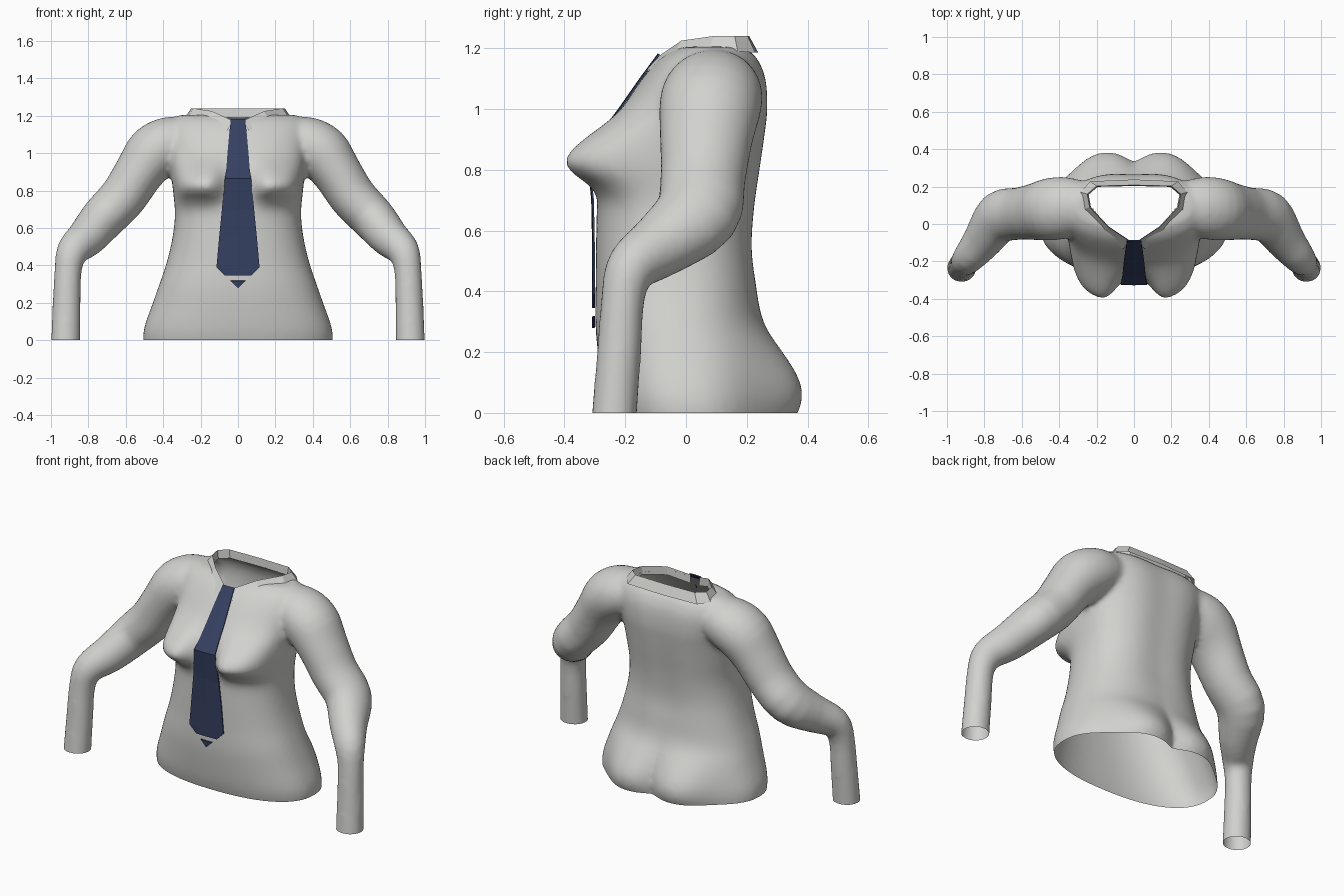
import bpy, bmesh, math
from mathutils import Vector

if "Cube" in bpy.data.objects:
    bpy.data.objects.remove(bpy.data.objects["Cube"])


def material(name, rgb):
    m = bpy.data.materials.new(name)
    m.diffuse_color = (*rgb, 1)
    m.use_nodes = True
    m.node_tree.nodes["Principled BSDF"].inputs["Base Color"].default_value = m.diffuse_color
    return m


CLOTH = material("light grey cloth", (0.64, 0.64, 0.62))
NAVY = material("navy cloth", (0.036, 0.052, 0.12))


def make_object(name, bm, mat):
    bmesh.ops.recalc_face_normals(bm, faces=bm.faces)
    me = bpy.data.meshes.new(name)
    bm.to_mesh(me)
    bm.free()
    me.materials.append(mat)
    ob = bpy.data.objects.new(name, me)
    bpy.context.collection.objects.link(ob)
    return ob


def activate(ob):
    bpy.ops.object.select_all(action='DESELECT')
    ob.select_set(True)
    bpy.context.view_layer.objects.active = ob


def loft(bm, rings, closed=True):
    """Skin a list of point rings; closed rings also get end caps."""
    rows = [[bm.verts.new(p) for p in r] for r in rings]
    n = len(rows[0])
    for a, b in zip(rows, rows[1:]):
        for i in range(n if closed else n - 1):
            j = (i + 1) % n
            bm.faces.new((a[i], a[j], b[j], b[i]))
    if closed:
        bm.faces.new(rows[0][::-1])
        bm.faces.new(rows[-1])


def spline(rows, steps):
    """Catmull-Rom through rows of numbers."""
    out = []
    for i in range(len(rows) - 1):
        p = [rows[max(i - 1, 0)], rows[i], rows[i + 1], rows[min(i + 2, len(rows) - 1)]]
        for k in range(steps):
            t = k / steps
            out.append([0.5 * (2 * b + (c - a) * t + (2 * a - 5 * b + 4 * c - d) * t * t
                               + (3 * b - a - 3 * c + d) * t ** 3) for a, b, c, d in zip(*p)])
    return out + [list(rows[-1])]


def power(v, e):
    return math.copysign(abs(v) ** e, v)


def bell(d, s, e=2):
    return math.exp(-abs(d / s) ** e)


def torso_ring(z, w, front, back, n=96):
    mid, d = (front + back) / 2, (back - front) / 2
    ring = []
    for i in range(n):
        a = 2 * math.pi * i / n
        x, s = w * power(math.cos(a), 0.85), power(math.sin(a), 0.85)
        y = mid + d * s
        if s < 0:  # bust
            y -= 0.14 * bell(abs(x) - 0.22, 0.135, 3.5) * bell(z - 0.825, 0.115 if z > 0.825 else 0.075) * min(1, -2 * s)
        else:  # seat and spine hollow
            y += 0.112 * bell(abs(x) - 0.165, 0.185, 2.3) * bell(z - 0.065, 0.165) * min(1, 2 * s)
            y -= 0.015 * bell(x, 0.12) * min(1, max(0, (z - 0.3) / 0.2))
        ring.append((x, y, z))
    return ring


def arm_rings(path, side, n=32):
    """Elliptical rings set square to the arm's centre line."""
    pts = [Vector((p[0] * side, p[1], p[2])) for p in path]
    rings = []
    for i, c in enumerate(pts):
        t = (pts[min(i + 1, len(pts) - 1)] - pts[max(i - 1, 0)]).normalized()
        u = Vector((0, 1, 0))
        u = (u - t * u.dot(t)).normalized()
        v = t.cross(u)
        r_v, r_u = path[i][3:]
        rings.append([c + u * r_u * math.cos(a) + v * r_v * math.sin(a)
                      for a in (2 * math.pi * k / n for k in range(n))])
    return rings


# Shirt body: height, half width, front, back
TORSO = [(-0.06, 0.50, -0.235, 0.275), (0.05, 0.505, -0.268, 0.28), (0.2, 0.455, -0.29, 0.268),
         (0.3, 0.42, -0.298, 0.245), (0.42, 0.38, -0.297, 0.238), (0.55, 0.35, -0.296, 0.229),
         (0.68, 0.337, -0.293, 0.238), (0.82, 0.35, -0.288, 0.258), (0.92, 0.36, -0.262, 0.272),
         (1.0, 0.37, -0.212, 0.28), (1.1, 0.38, -0.144, 0.273), (1.17, 0.36, -0.082, 0.242),
         (1.205, 0.31, -0.02, 0.2)]
# Sleeve: centre, radius across, radius in depth
ARM = [(0.25, 0.1, 1.075, 0.12, 0.13), (0.36, 0.09, 1.052, 0.145, 0.163), (0.45, 0.078, 1.0, 0.152, 0.167),
       (0.527, 0.066, 0.9, 0.133, 0.153), (0.615, 0.055, 0.765, 0.126, 0.14), (0.722, 0.035, 0.652, 0.12, 0.14),
       (0.808, -0.086, 0.55, 0.105, 0.108), (0.882, -0.178, 0.48, 0.088, 0.085), (0.908, -0.207, 0.38, 0.073, 0.072),
       (0.916, -0.22, 0.2, 0.075, 0.073), (0.923, -0.24, -0.06, 0.079, 0.075)]

bm = bmesh.new()
loft(bm, [torso_ring(*r) for r in spline(TORSO, 4)])
for s in (-1, 1):
    loft(bm, arm_rings(spline(ARM, 3), s))
shirt = make_object("shirt", bm, CLOTH)

# Blend the body and sleeves into one skin
activate(shirt)
rm = shirt.modifiers.new("blend", 'REMESH')
rm.mode = 'VOXEL'
rm.voxel_size = 0.015
sm = shirt.modifiers.new("soften", 'SMOOTH')
sm.factor = 0.5
sm.iterations = 8
for m in ("blend", "soften"):
    bpy.ops.object.modifier_apply(modifier=m)

# Collar half-paths: folded top edge and outer lower edge, from nape to throat
TOP = [(0, 0.208, 1.24), (0.2, 0.203, 1.24), (0.25, 0.16, 1.24), (0.237, 0.09, 1.24),
       (0.14, -0.015, 1.225), (0.03, -0.088, 1.175)]
OUTER = [(0, 0.238, 1.185), (0.235, 0.228, 1.185), (0.285, 0.17, 1.19), (0.272, 0.075, 1.19),
         (0.17, -0.055, 1.158), (0.055, -0.135, 1.122)]


def both_sides(half):
    return [(-x, y, z) for x, y, z in half[:0:-1]] + half


def inside(p, poly):
    hit = False
    for (x1, y1, _), (x2, y2, _) in zip(poly, poly[1:] + poly[:1]):
        if (y1 > p.y) != (y2 > p.y) and p.x < (x2 - x1) * (p.y - y1) / (y2 - y1) + x1:
            hit = not hit
    return hit


# Open the hem, cuffs and neck
bm = bmesh.new()
bm.from_mesh(shirt.data)
bmesh.ops.bisect_plane(bm, geom=bm.verts[:] + bm.edges[:] + bm.faces[:], plane_co=(0, 0, 0),
                       plane_no=(0, 0, 1), clear_inner=True)
neck = both_sides(TOP)
hole = [f for f in bm.faces if f.calc_center_median().z > 1.0 and inside(f.calc_center_median(), neck)]
bmesh.ops.delete(bm, geom=hole, context='FACES')
bm.to_mesh(shirt.data)
bm.free()
activate(shirt)
bpy.ops.object.shade_smooth_by_angle(angle=math.radians(60))

# Folded collar
bm = bmesh.new()
inner = [(x * 0.97, 0.06 + (y - 0.06) * 0.97, z - 0.05) for x, y, z in TOP]
loft(bm, [both_sides(OUTER), both_sides(TOP), both_sides(inner)], closed=False)
collar = make_object("collar", bm, CLOTH)

# Necktie: height, half width, depth; the tip is a separate piece below a gap
TIE = [(1.18, 0.038, -0.088), (1.1, 0.047, -0.147), (1.0, 0.056, -0.217), (0.92, 0.062, -0.277),
       (0.865, 0.07, -0.322), (0.7, 0.086, -0.306), (0.55, 0.101, -0.303), (0.39, 0.115, -0.303),
       (0.345, 0.07, -0.303)]
TIP = [(0.318, 0.04, -0.303), (0.28, 0.001, -0.303)]
for name, rows in (("necktie", TIE), ("necktie_tip", TIP)):
    bm = bmesh.new()
    loft(bm, [[(-w, y, z), (0, y - 0.003, z), (w, y, z)] for z, w, y in rows], closed=False)
    tie = make_object(name, bm, NAVY)
    sol = tie.modifiers.new("thickness", 'SOLIDIFY')
    sol.thickness = 0.006
    sol.offset = 0
